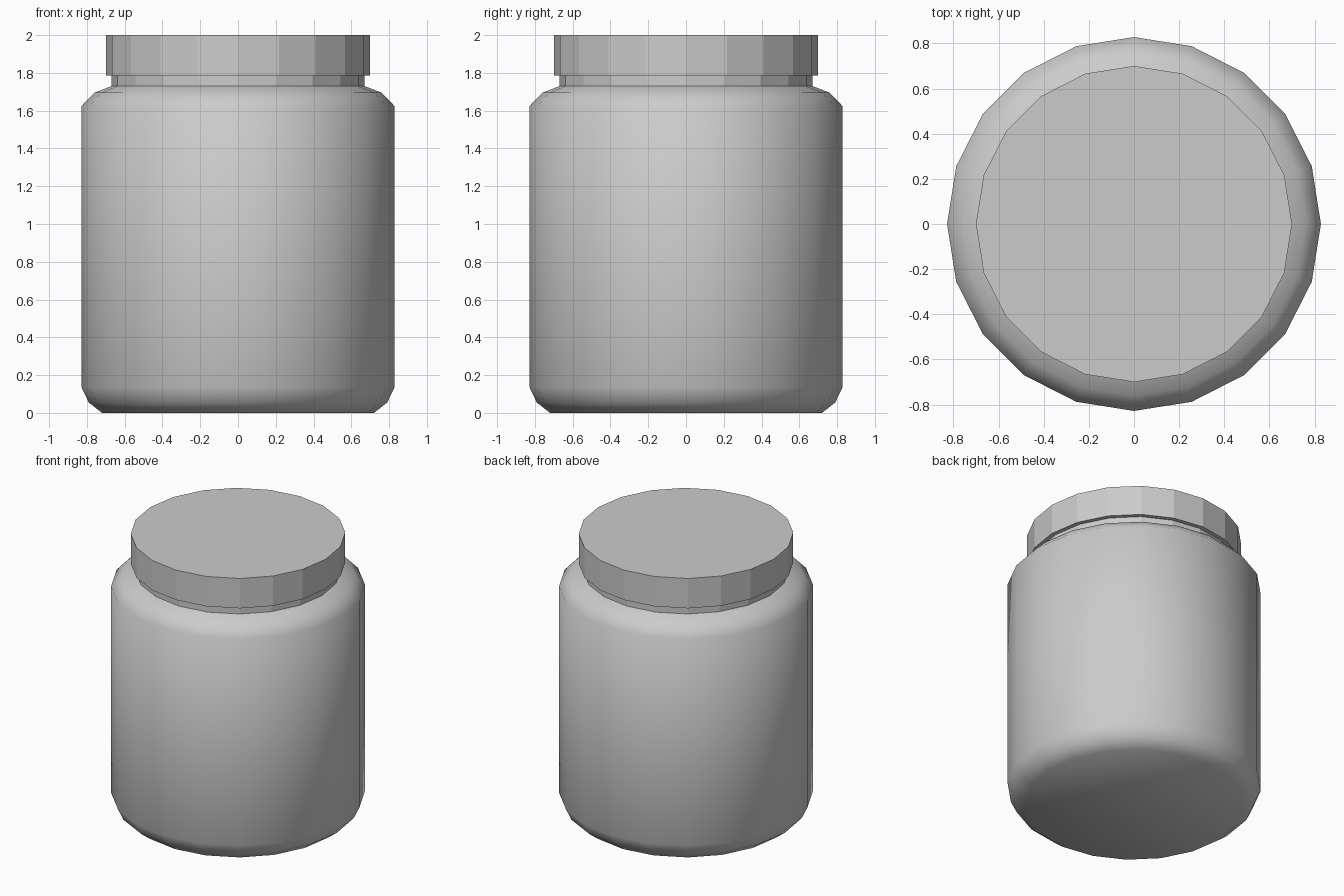
import bpy, bmesh
from math import cos, sin, tau

if "Cube" in bpy.data.objects:
    bpy.data.objects.remove(bpy.data.objects["Cube"])

SIDES = 20


def lathe(name, profile, smooth_rings=0):
    """Revolve (radius, z) points into a closed solid; the first smooth_rings bands and the base are smooth."""
    bm = bmesh.new()
    rings = [[bm.verts.new((r * cos(tau * i / SIDES), r * sin(tau * i / SIDES), z))
              for i in range(SIDES)] for r, z in profile]
    base = bm.faces.new(rings[0][::-1])
    base.smooth = smooth_rings > 0
    bm.faces.new(rings[-1])
    for k, (a, b) in enumerate(zip(rings, rings[1:])):
        for i in range(SIDES):
            j = (i + 1) % SIDES
            f = bm.faces.new((a[i], a[j], b[j], b[i]))
            f.smooth = k < smooth_rings
    # Keep the join between smooth and flat bands crisp
    for e in bm.edges:
        if len({f.smooth for f in e.link_faces}) > 1:
            e.smooth = False
    mesh = bpy.data.meshes.new(name)
    bm.to_mesh(mesh)
    bm.free()
    obj = bpy.data.objects.new(name, mesh)
    bpy.context.collection.objects.link(obj)
    return obj


# Smooth rounded jar body with a faceted neck that runs up into the lid
lathe("jar_body", [(0.72, 0.0), (0.79, 0.055), (0.828, 0.135), (0.828, 1.625),
                   (0.76, 1.695), (0.67, 1.73), (0.67, 1.80)], smooth_rings=5)

# Faceted lid
lathe("lid", [(0.70, 1.785), (0.70, 2.0)])
